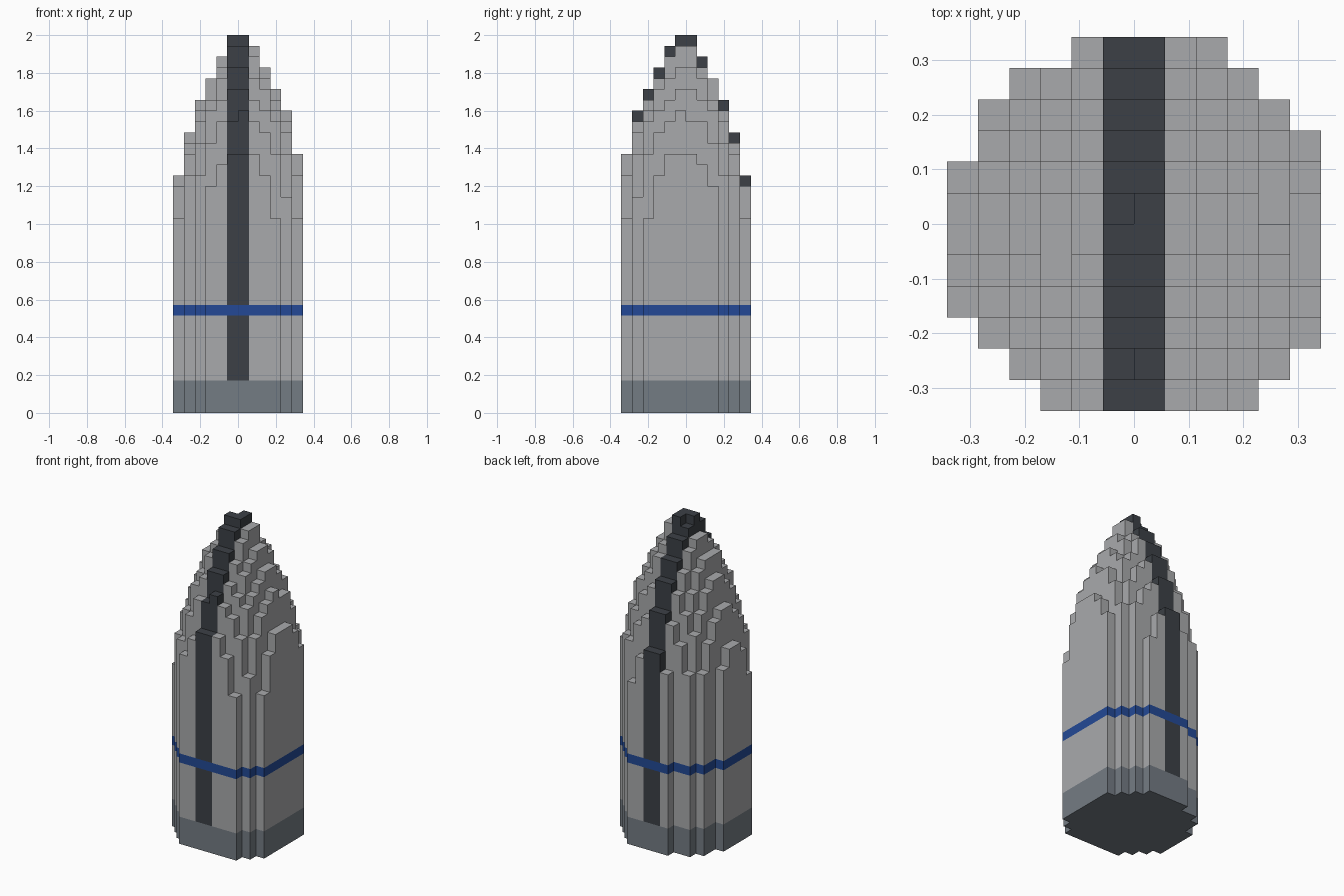
import bpy
import bmesh

if "Cube" in bpy.data.objects:
    bpy.data.objects.remove(bpy.data.objects["Cube"], do_unlink=True)

LAYERS = 35
CELL = 2 / LAYERS          # edge of one block
HALF = 6                   # blocks from the middle to the side
CENTRE = (0.25, -0.25)     # axis of the nose, in blocks


def linear(c):
    c /= 255
    return c / 12.92 if c <= 0.04045 else ((c + 0.055) / 1.055) ** 2.4


def material(name, r, g, b):
    colour = (linear(r), linear(g), linear(b), 1)
    mat = bpy.data.materials.new(name)
    mat.use_nodes = True
    mat.diffuse_color = colour
    node = mat.node_tree.nodes["Principled BSDF"]
    node.inputs["Base Color"].default_value = colour
    node.inputs["Roughness"].default_value = 0.8
    return mat


light_grey = material("light grey", 169, 170, 172)
charcoal = material("charcoal", 60, 64, 70)
slate = material("slate grey", 116, 124, 132)
blue = material("blue", 35, 73, 150)


# Rounded nose: radius of each layer, straight below layer 18
def radius(layer):
    return 6.23 - 0.0163 * max(0, layer - 17) ** 2


def column_height(i, j):
    r = ((i + 0.5 - CENTRE[0]) ** 2 + (j + 0.5 - CENTRE[1]) ** 2) ** 0.5
    return sum(radius(layer) >= r for layer in range(1, LAYERS + 1))


cells = range(-HALF, HALF)
heights = {(i, j): column_height(i, j) for i in cells for j in cells}
heights = {c: h for c, h in heights.items() if h}


# Outer faces of the given columns between two layers
def build_part(name, columns, low, high, mat):
    bm = bmesh.new()

    def quad(*points):
        bm.faces.new([bm.verts.new([k * CELL for k in p]) for p in points])

    for i, j in columns:
        top = min(heights[i, j], high)
        corners = [(i, j), (i + 1, j), (i + 1, j + 1), (i, j + 1)]
        sides = [(i, j - 1), (i + 1, j), (i, j + 1), (i - 1, j)]
        if low < heights[i, j] <= high:
            quad(*[(x, y, top) for x, y in corners])
        if low == 0:
            quad(*[(x, y, 0) for x, y in reversed(corners)])
        for k, side in enumerate(sides):
            a, b = corners[k], corners[(k + 1) % 4]
            start = max(low, heights.get(side, 0))
            if start < top:
                quad((*a, start), (*b, start), (*b, top), (*a, top))
    bmesh.ops.remove_doubles(bm, verts=bm.verts, dist=CELL / 100)
    mesh = bpy.data.meshes.new(name)
    bm.to_mesh(mesh)
    bm.free()
    mesh.materials.append(mat)
    bpy.context.collection.objects.link(bpy.data.objects.new(name, mesh))


# Stripe columns run front to back over the nose
stripe = [c for c in heights if c[0] in (-1, 0)]
hull = [c for c in heights if c not in stripe]

build_part("base_skirt", heights, 0, 3, slate)
build_part("lower_hull", hull, 3, 9, light_grey)
build_part("lower_stripe", stripe, 3, 9, charcoal)
build_part("painted_band", heights, 9, 10, blue)
build_part("nose_hull", hull, 10, LAYERS, light_grey)
build_part("nose_stripe", stripe, 10, LAYERS, charcoal)
